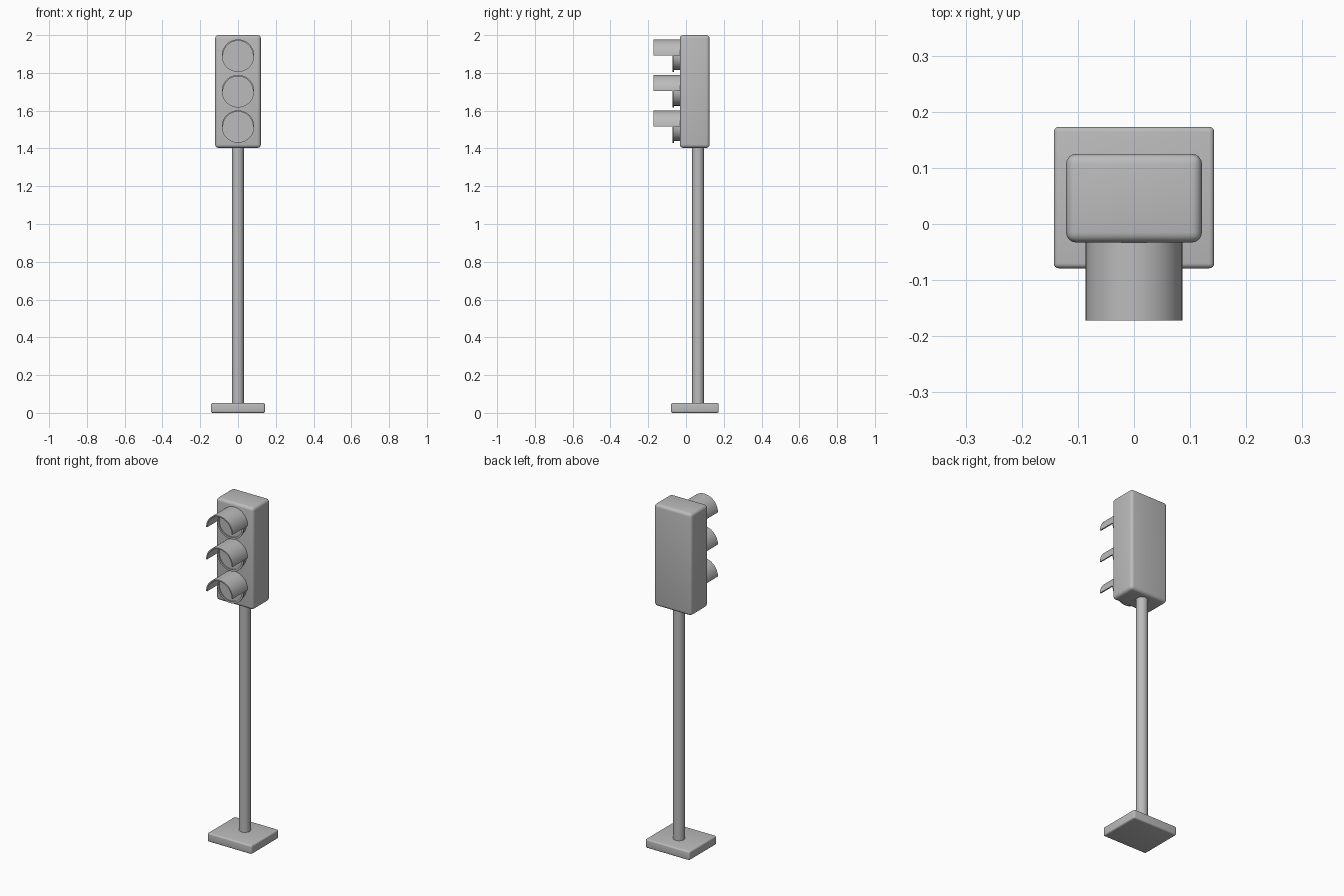
import bpy, bmesh, math
from mathutils import Matrix

if "Cube" in bpy.data.objects:
    bpy.data.objects.remove(bpy.data.objects["Cube"])

grey = bpy.data.materials.new("plain grey")
grey.diffuse_color = (0.5, 0.5, 0.5, 1)
grey.use_nodes = True
grey.node_tree.nodes["Principled BSDF"].inputs["Base Color"].default_value = grey.diffuse_color


def finish(name, bm, smooth=True):
    bmesh.ops.recalc_face_normals(bm, faces=bm.faces)
    mesh = bpy.data.meshes.new(name)
    bm.to_mesh(mesh)
    bm.free()
    mesh.materials.append(grey)
    ob = bpy.data.objects.new(name, mesh)
    bpy.context.collection.objects.link(ob)
    if smooth:
        bpy.ops.object.select_all(action='DESELECT')
        ob.select_set(True)
        bpy.context.view_layer.objects.active = ob
        bpy.ops.object.shade_smooth_by_angle(angle=math.radians(35))
    return ob


def rounded_box(name, lo, hi, radius):
    bm = bmesh.new()
    size = [b - a for a, b in zip(lo, hi)]
    mid = [(a + b) / 2 for a, b in zip(lo, hi)]
    bmesh.ops.create_cube(bm, size=1, matrix=Matrix.Translation(mid) @ Matrix.Diagonal((*size, 1)))
    bmesh.ops.bevel(bm, geom=bm.edges[:], offset=radius, segments=4, profile=0.5, affect='EDGES')
    return finish(name, bm)


def cylinder(name, matrix, radius, depth, sides=32):
    bm = bmesh.new()
    bmesh.ops.create_cone(bm, cap_ends=True, segments=sides, radius1=radius,
                          radius2=radius, depth=depth, matrix=matrix)
    return finish(name, bm)


def tube(name, z, outer, inner, y0, y1, sweep, steps):
    """Tube along y, swept from the +x side over the top; closed at a full turn."""
    bm = bmesh.new()
    full = sweep > 6.28
    loops = []
    for i in range(steps if full else steps + 1):
        a = sweep * i / steps
        loops.append([bm.verts.new((r * math.cos(a), y, z + r * math.sin(a)))
                      for r, y in ((outer, y0), (outer, y1), (inner, y1), (inner, y0))])
    for i in range(steps):
        a, b = loops[i], loops[(i + 1) % len(loops)]
        for k in range(4):
            n = (k + 1) % 4
            bm.faces.new((a[k], a[n], b[n], b[k]))
    if not full:
        bm.faces.new(loops[0])
        bm.faces.new(loops[-1])
    return finish(name, bm)


# Base, pole and signal housing
rounded_box("base_plate", (-0.143, -0.079, 0), (0.143, 0.173, 0.052), 0.009)
cylinder("pole", Matrix.Translation((0, 0.064, 0.735)), 0.031, 1.39)
rounded_box("signal_housing", (-0.121, -0.033, 1.403), (0.121, 0.125, 2.0), 0.018)

# Three lamps, each with lens, rim and half-round visor
facing = Matrix.Rotation(math.pi / 2, 4, 'X')
for label, z in (("top", 1.891), ("middle", 1.703), ("bottom", 1.516)):
    cylinder(label + "_lens", Matrix.Translation((0, -0.045, z)) @ facing, 0.077, 0.04, 48)
    tube(label + "_rim", z, 0.086, 0.075, -0.071, -0.064, 2 * math.pi, 48)
    tube(label + "_visor", z, 0.086, 0.079, -0.172, -0.028, math.pi, 24)
